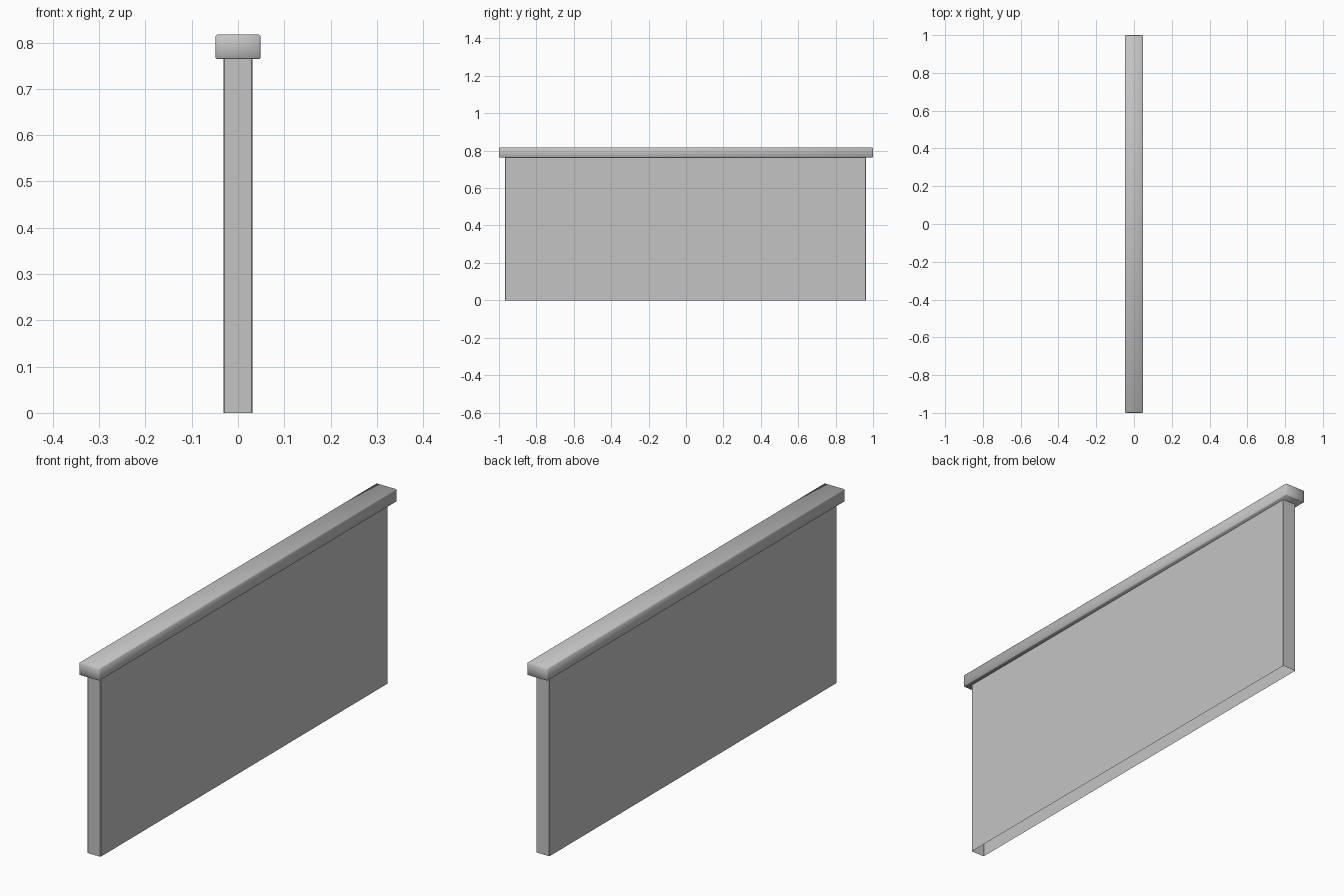
import bpy
import bmesh
from mathutils import Vector

default = bpy.data.objects.get("Cube")
if default:
    bpy.data.objects.remove(default, do_unlink=True)

# Single plain grey for the whole wall
grey = bpy.data.materials.new("plain_grey")
grey.use_nodes = True
colour = (0.55, 0.55, 0.55, 1.0)
grey.diffuse_color = colour
grey.node_tree.nodes["Principled BSDF"].inputs["Base Color"].default_value = colour


def bevelled_box(name, low, high, bevel, vertical_only=False, open_ends=False):
    """Box between two corners, with small chamfers and optional open top and bottom."""
    low, high = Vector(low), Vector(high)
    size, centre = high - low, (low + high) / 2
    bm = bmesh.new()
    bmesh.ops.create_cube(bm, size=1)
    for v in bm.verts:
        v.co = Vector(a * b for a, b in zip(v.co, size)) + centre
    edges = [e for e in bm.edges
             if not vertical_only or abs(e.verts[0].co.z - e.verts[1].co.z) > 0.01]
    bmesh.ops.bevel(bm, geom=edges, offset=bevel, segments=1,
                    affect='EDGES', profile=0.5)
    if open_ends:
        bm.normal_update()
        ends = [f for f in bm.faces if abs(f.normal.z) > 0.9]
        bmesh.ops.delete(bm, geom=ends, context='FACES_ONLY')
    mesh = bpy.data.meshes.new(name)
    bm.to_mesh(mesh)
    bm.free()
    mesh.materials.append(grey)
    obj = bpy.data.objects.new(name, mesh)
    bpy.context.collection.objects.link(obj)
    return obj


# Hollow upright panel, open underneath
panel = bevelled_box("wall_panel", (-0.031, -0.968, 0), (0.031, 0.962, 0.766),
                     0.002, vertical_only=True, open_ends=True)

# Softly shaded coping along the top
cap = bevelled_box("wall_cap", (-0.0485, -1, 0.764), (0.0485, 1, 0.817), 0.003)
for polygon in cap.data.polygons:
    polygon.use_smooth = True
